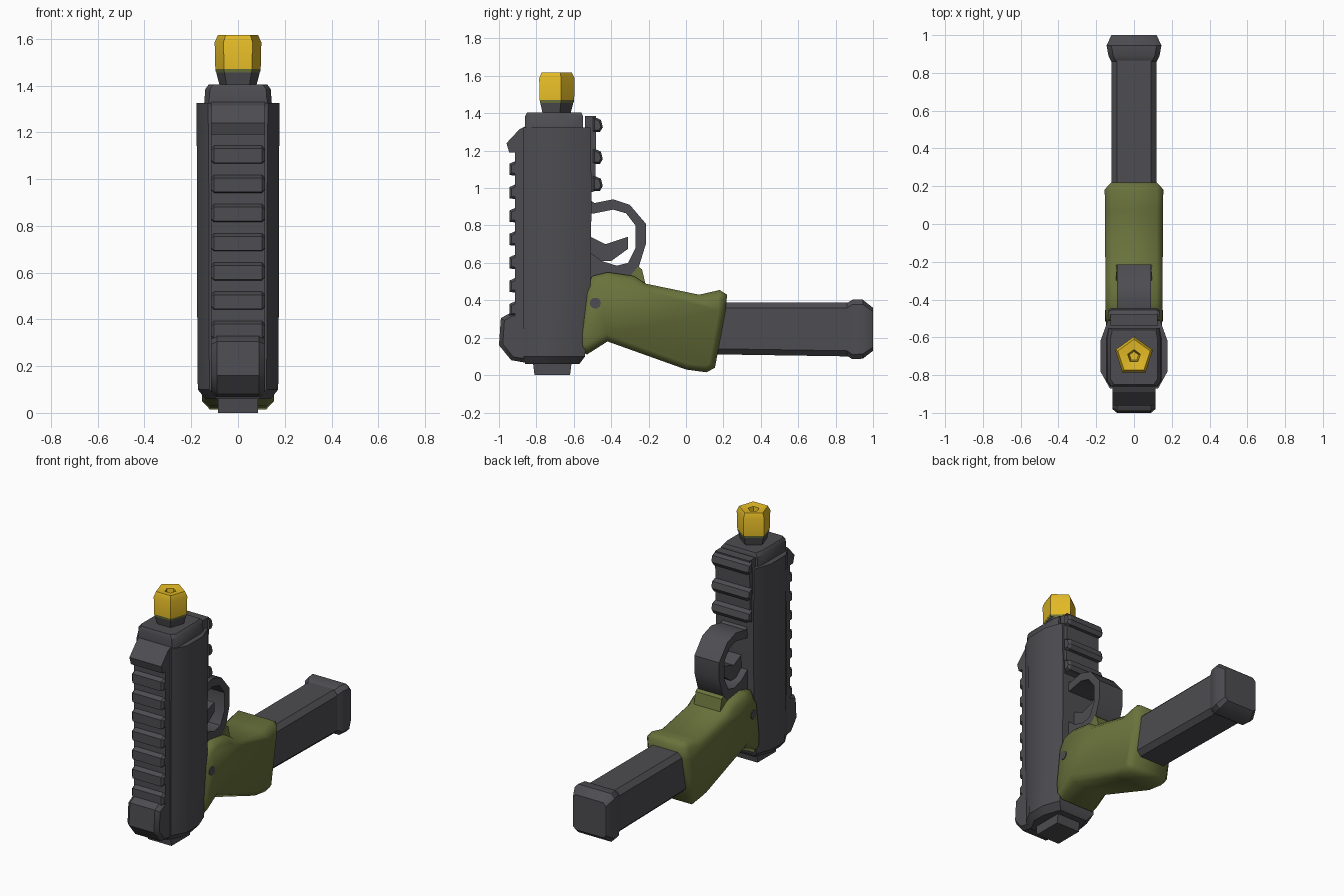
import bpy, bmesh, math

if "Cube" in bpy.data.objects:
    bpy.data.objects.remove(bpy.data.objects["Cube"])

def material(name, rgb):
    m = bpy.data.materials.new(name)
    m.diffuse_color = (*rgb, 1)
    m.use_nodes = True
    m.node_tree.nodes["Principled BSDF"].inputs["Base Color"].default_value = m.diffuse_color
    return m

DARK = material("dark grey", (0.075, 0.073, 0.082))
OLIVE = material("olive green", (0.145, 0.17, 0.045))
YELLOW = material("yellow", (0.78, 0.50, 0.02))

def finish(name, bm, mat, angle=35):
    bmesh.ops.recalc_face_normals(bm, faces=bm.faces[:])
    me = bpy.data.meshes.new(name)
    bm.to_mesh(me)
    bm.free()
    me.materials.append(mat)
    ob = bpy.data.objects.new(name, me)
    bpy.context.collection.objects.link(ob)
    bpy.ops.object.select_all(action='DESELECT')
    ob.select_set(True)
    bpy.context.view_layer.objects.active = ob
    bpy.ops.object.shade_smooth_by_angle(angle=math.radians(angle))
    return ob

def loft(name, rings, mat, angle=35):
    """Skin a stack of equal rings and cap both ends."""
    bm = bmesh.new()
    vs = [[bm.verts.new(p) for p in r] for r in rings]
    n = len(rings[0])
    for a, b in zip(vs, vs[1:]):
        for i in range(n):
            j = (i + 1) % n
            bm.faces.new((a[i], a[j], b[j], b[i]))
    bm.faces.new(vs[0])
    bm.faces.new(vs[-1])
    return finish(name, bm, mat, angle)

def prism(name, pts, w, mat, rim=0.0, depth=0.0, taper=None, angle=35):
    """Side profile (y, z) extruded to x = +-w, with optional chamfered rim."""
    bm = bmesh.new()
    s = w - depth
    a = [bm.verts.new((-s, y, z)) for y, z in pts]
    b = [bm.verts.new((s, y, z)) for y, z in pts]
    n = len(pts)
    caps = [bm.faces.new(a), bm.faces.new(b)]
    for i in range(n):
        j = (i + 1) % n
        bm.faces.new((a[i], a[j], b[j], b[i]))
    bmesh.ops.recalc_face_normals(bm, faces=bm.faces[:])
    if rim:
        bmesh.ops.inset_region(bm, faces=caps, thickness=rim, depth=depth,
                               use_even_offset=True, use_boundary=True)
    if taper:
        for v in bm.verts:
            v.co.x *= taper(v.co.y)
    return finish(name, bm, mat, angle)

def section(z, w, f, b, cy=0.09, cx=0.05):
    """Chamfered rectangle ring, front at y = f and back at y = b."""
    h = [(w - cx, f), (w, f + cy), (w, b - cy - 0.02), (w - cx + 0.01, b)]
    return [(x, y, z) for x, y in h] + [(-x, y, z) for x, y in reversed(h)]

def pentagon(r, z, cy=-0.7):
    return [(r * math.sin(math.tau * i / 5), cy + r * math.cos(math.tau * i / 5), z)
            for i in range(5)]

# Main body and its stepped ends
loft("body", [section(0.06, 0.14, -0.86, -0.57), section(0.10, 0.172, -0.87, -0.54),
              section(0.50, 0.175, -0.87, -0.51), section(0.97, 0.175, -0.87, -0.505),
              section(1.325, 0.178, -0.87, -0.51)], DARK)
loft("front_cap", [section(1.32, 0.145, -0.86, -0.55, 0.03, 0.02),
                   section(1.385, 0.14, -0.86, -0.55, 0.03, 0.02),
                   section(1.405, 0.125, -0.85, -0.56, 0.03, 0.02)], DARK)
prism("end_plug", [(-0.82, 0.08), (-0.81, 0), (-0.62, 0), (-0.61, 0.08)], 0.085, DARK)

# Barrel collar and coloured tip with a bore
loft("barrel_collar", [pentagon(0.08, 1.39), pentagon(0.098, 1.457)], DARK)
loft("tip_ring", [pentagon(0.099, 1.455), pentagon(0.102, 1.472)], OLIVE)
loft("tip", [pentagon(0.102, 1.47), pentagon(0.105, 1.585), pentagon(0.09, 1.617),
             pentagon(0.035, 1.61), pentagon(0.025, 1.54)], YELLOW)

# Front rail with slanted ribs and sights
prism("top_rail", [(-0.86, 0.3), (-0.915, 0.3), (-0.915, 1.2), (-0.86, 1.2)], 0.115, DARK)
for i in range(7):
    z = 0.315 + 0.125 * i
    prism("rail_rib", [(-0.90, z), (-0.945, z + 0.005), (-0.945, z + 0.065),
                       (-0.90, z + 0.085)], 0.115, DARK, 0.012, 0.012, angle=20)
prism("front_sight", [(-0.86, 1.33), (-0.89, 1.315), (-0.96, 1.24), (-0.945, 1.19),
                      (-0.86, 1.19)], 0.115, DARK, angle=20)
prism("rear_sight", [(-0.85, 0.34), (-0.935, 0.335), (-0.99, 0.305), (-1, 0.16),
                     (-0.935, 0.08), (-0.85, 0.065)], 0.115, DARK, 0.02, 0.025)

# Rail under the barrel
prism("under_rail", [(-0.54, 1.385), (-0.48, 1.385), (-0.485, 0.985), (-0.54, 0.965)],
      0.125, DARK)
for z in (0.985, 1.13, 1.30):
    prism("under_rail_rib", [(-0.50, z), (-0.46, z), (-0.445, z + 0.025),
                             (-0.455, z + 0.065), (-0.50, z + 0.085)],
          0.135, DARK, 0.01, 0.015, angle=20)

# Trigger and guard
prism("trigger_guard", [(-0.53, 0.95), (-0.49, 0.92), (-0.39, 0.94), (-0.30, 0.91),
                        (-0.215, 0.81), (-0.215, 0.70), (-0.255, 0.57), (-0.31, 0.52),
                        (-0.53, 0.50), (-0.53, 0.67), (-0.45, 0.61), (-0.37, 0.585),
                        (-0.31, 0.60), (-0.27, 0.68), (-0.27, 0.80), (-0.32, 0.865),
                        (-0.39, 0.885), (-0.49, 0.865), (-0.53, 0.865)], 0.09, DARK)
prism("trigger", [(-0.53, 0.75), (-0.43, 0.70), (-0.31, 0.74), (-0.31, 0.675),
                  (-0.40, 0.61), (-0.53, 0.61)], 0.045, DARK)

# Grip with rounded edges, tang and pins
prism("grip", [(-0.53, 0.11), (-0.575, 0.14), (-0.58, 0.22), (-0.55, 0.45), (-0.50, 0.53),
               (-0.42, 0.55), (-0.28, 0.53), (-0.22, 0.49), (0.07, 0.43), (0.18, 0.455),
               (0.22, 0.43), (0.21, 0.34), (0.155, 0.04), (0.11, 0.015), (0.0, 0.03),
               (-0.42, 0.18)],
      0.16, OLIVE, 0.035, 0.035, taper=lambda y: 0.96 + 0.05 * y, angle=60)
prism("grip_tang", [(-0.33, 0.50), (-0.30, 0.53), (-0.255, 0.582), (-0.235, 0.565),
                    (-0.215, 0.48)], 0.095, OLIVE)
for s in (-1, 1):
    x = s * 0.1535
    loft("grip_pin", [[(x - s * d, -0.485 + 0.03 * math.cos(math.tau * i / 10),
                        0.385 + 0.03 * math.sin(math.tau * i / 10)) for i in range(10)]
                      for d in (0.007, 0)], DARK)

# Long magazine and its base pad
def box_ring(y, w, lo, hi, c):
    h = [(w - c, lo), (w, lo + c), (w, hi - c), (w - c, hi)]
    return [(x, y, z) for x, z in h] + [(-x, y, z) for x, z in reversed(h)]

loft("magazine", [box_ring(0.10, 0.12, 0.112, 0.388, 0.03),
                  box_ring(0.88, 0.12, 0.10, 0.388, 0.03)], DARK)
loft("magazine_base", [box_ring(0.86, 0.12, 0.105, 0.385, 0.025),
                       box_ring(0.89, 0.135, 0.085, 0.403, 0.025),
                       box_ring(0.945, 0.145, 0.088, 0.403, 0.025),
                       box_ring(1.0, 0.12, 0.13, 0.36, 0.02)], DARK)
